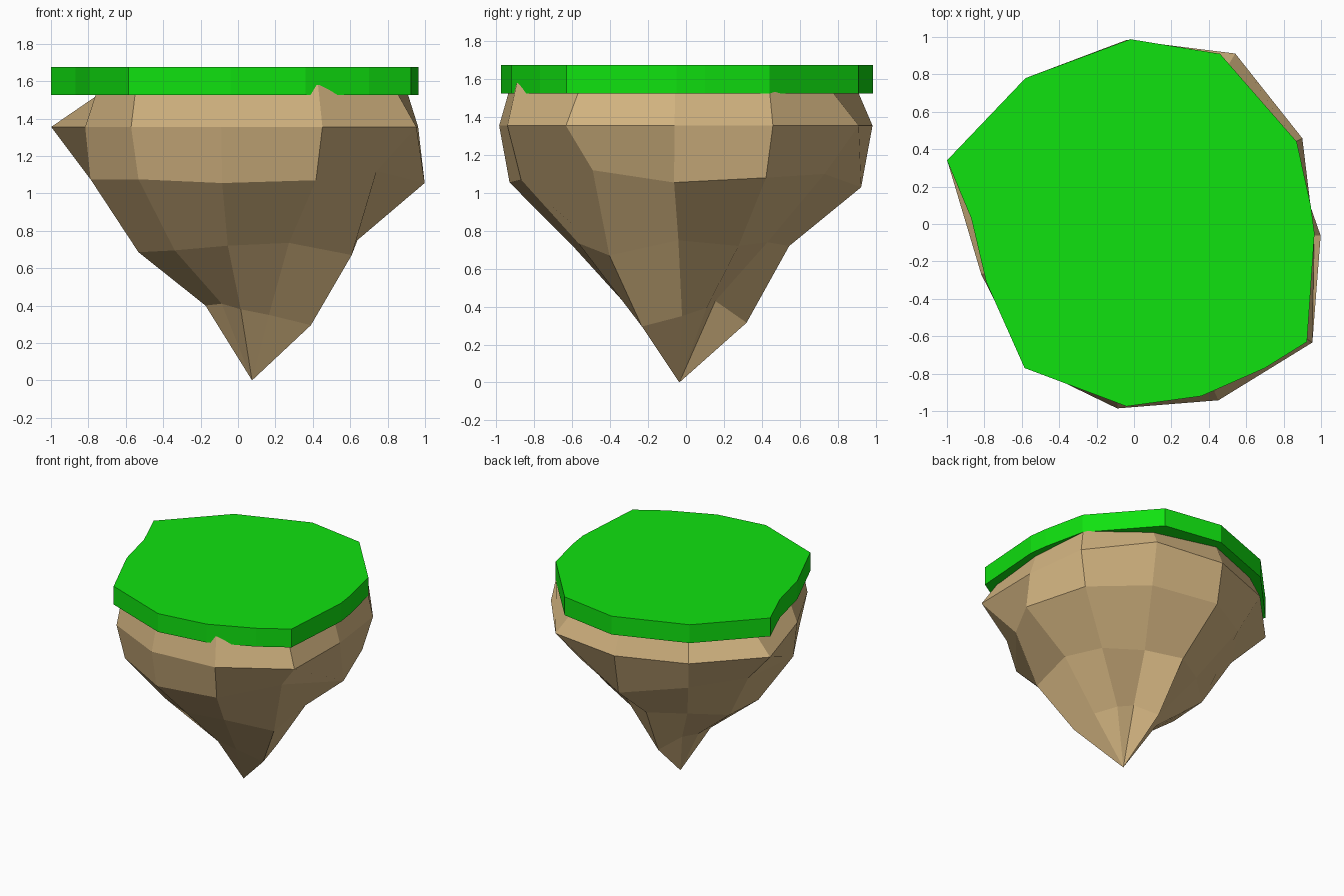
import bpy, bmesh
from math import cos, sin, radians


def material(name, color):
    m = bpy.data.materials.new(name)
    m.diffuse_color = (*color, 1)
    return m


def finish(bm, name, mat):
    bmesh.ops.recalc_face_normals(bm, faces=bm.faces)
    mesh = bpy.data.meshes.new(name)
    bm.to_mesh(mesh)
    bm.free()
    mesh.materials.append(mat)
    obj = bpy.data.objects.new(name, mesh)
    bpy.context.collection.objects.link(obj)
    return obj


# Rock: eleven-sided irregular rings, tapering to a point
angles = [-33.6, -3.6, 27, 59.3, 92.3, 126.2, 161.2, 198.2, 232.8, 264.8, 295.6]
N = len(angles)
# each ring: x offset, radii, heights
rings = [
    (0.0, [1.02, .91, .97, .90, .91, .89, .77, .80, .91, .94, .99],
     [1.54, 1.53, 1.545, 1.53, 1.53, 1.53, 1.54, 1.53, 1.53, 1.53, 1.58]),
    (0.0, [1.145, .965, 1.01, 1.06, .985, .97, 1.055, .86, .945, .99, 1.045],
     [1.355] * N),
    (0.0, [.89, 1.0, .93, .85, .925, .80, .78, .83, .88, .935, .965],
     [1.12, 1.055, 1.08, 1.10, 1.03, 1.08, 1.08, 1.075, 1.075, 1.055, 1.07]),
    (0.0, [.73, .64, .61, .50, .545, .48, .545, .56, .56, .60, .63],
     [.67, .75, .72, .74, .72, .72, .69, .685, .695, .72, .735]),
    (0.04, [.42, .33, .24, .18, .32, .18, .21, .225, .21, .28, .29],
     [.295, .35, .395, .43, .315, .38, .40, .40, .41, .38, .35]),
]
bm = bmesh.new()
loops = [[bm.verts.new((dx + r * cos(radians(a)), r * sin(radians(a)), z))
          for a, r, z in zip(angles, rad, zs)] for dx, rad, zs in rings]
for up, low in zip(loops, loops[1:]):
    for i in range(N):
        j = (i + 1) % N
        bm.faces.new((up[i], low[i], low[j], up[j]))
tip = bm.verts.new((0.075, -0.035, 0))
for i in range(N):
    bm.faces.new((loops[-1][i], tip, loops[-1][(i + 1) % N]))
bm.faces.new(loops[0])
finish(bm, "rock", material("rock_brown", (.64, .45, .215)))

# Grass: flat slab extruded from an irregular outline
outline = [(-1, .34), (-.87, .03), (-.79, -.31), (-.585, -.77), (-.04, -.975),
           (.36, -.92), (.70, -.77), (.925, -.63), (.965, -.05), (.945, .10),
           (.87, .44), (.46, .91), (-.02, .988), (-.58, .78)]
bm = bmesh.new()
base = bm.faces.new([bm.verts.new((x, y, 1.525)) for x, y in outline])
ext = bmesh.ops.extrude_face_region(bm, geom=[base], use_keep_orig=True)
bmesh.ops.translate(bm, vec=(0, 0, .15),
                    verts=[v for v in ext["geom"] if isinstance(v, bmesh.types.BMVert)])
finish(bm, "grass", material("grass_green", (.005, .76, .005)))
